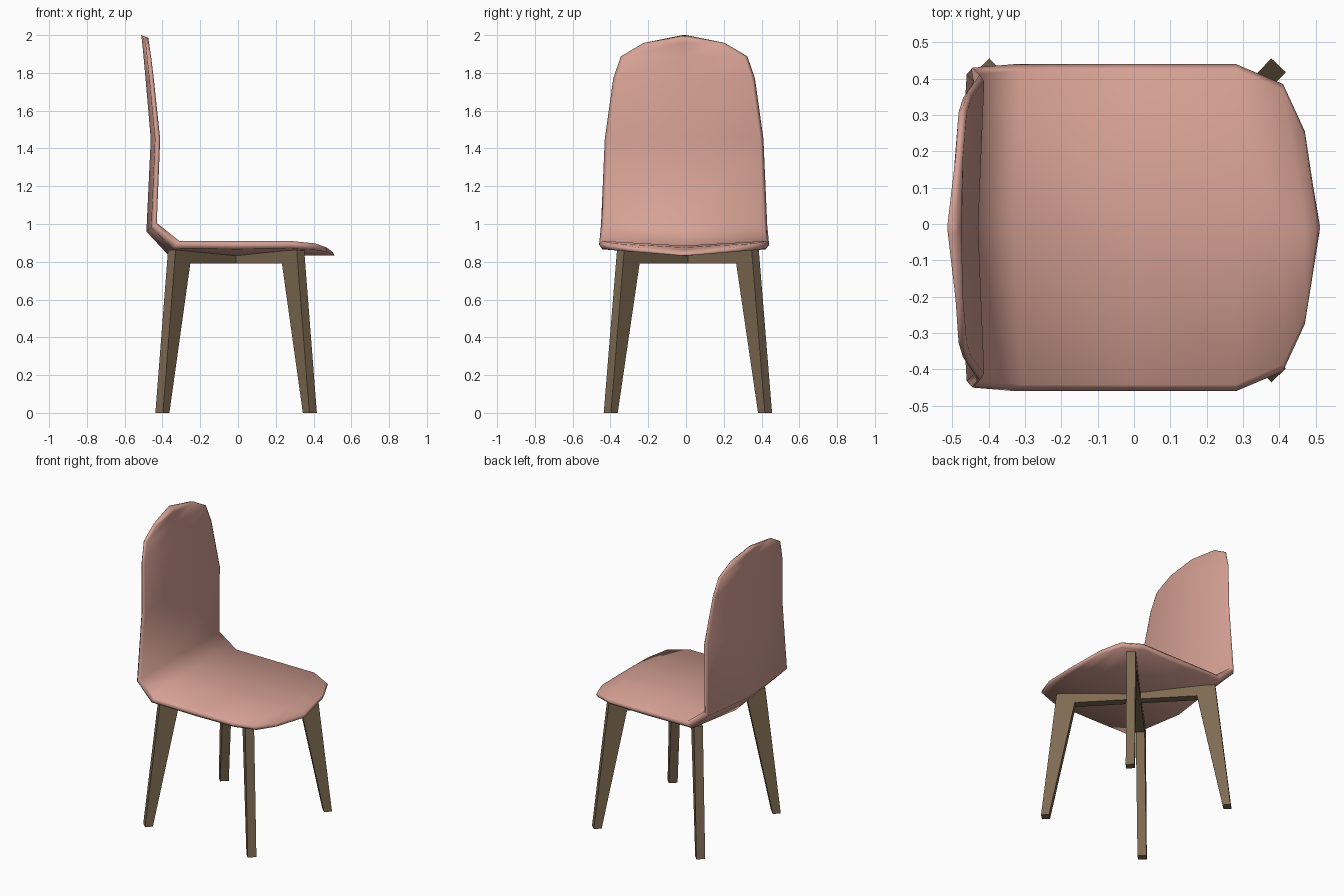
import bpy, bmesh, math
from mathutils import Vector

if "Cube" in bpy.data.objects:
    bpy.data.objects.remove(bpy.data.objects["Cube"])


def material(name, col):
    m = bpy.data.materials.new(name)
    m.diffuse_color = (*col, 1)
    m.use_nodes = True
    m.node_tree.nodes["Principled BSDF"].inputs["Base Color"].default_value = m.diffuse_color
    return m


def make_object(name, bm, mat):
    bmesh.ops.recalc_face_normals(bm, faces=bm.faces)
    me = bpy.data.meshes.new(name)
    bm.to_mesh(me)
    bm.free()
    me.materials.append(mat)
    ob = bpy.data.objects.new(name, me)
    bpy.context.collection.objects.link(ob)
    return ob


pink = material("dusty pink", (0.68, 0.36, 0.30))
wood = material("dark wood", (0.21, 0.145, 0.085))

# Seat shell: rows of (inner x, inner z, outer x, outer z, half width),
# running from the top of the backrest to the front lip of the seat
rows = [
    (-0.475, 1.985, -0.513, 2.000, 0.02),
    (-0.470, 1.955, -0.508, 1.968, 0.215),
    (-0.460, 1.885, -0.501, 1.895, 0.335),
    (-0.446, 1.770, -0.490, 1.775, 0.375),
    (-0.412, 1.450, -0.462, 1.450, 0.420),
    (-0.430, 1.005, -0.485, 0.960, 0.440),
    (-0.310, 0.910, -0.370, 0.836, 0.450),
    (0.000, 0.910, 0.000, 0.830, 0.450),
    (0.280, 0.910, 0.280, 0.836, 0.450),
    (0.410, 0.897, 0.410, 0.833, 0.395),
    (0.470, 0.875, 0.470, 0.832, 0.265),
    (0.503, 0.850, 0.511, 0.832, 0.02),
]
bm = bmesh.new()
loops = []
for ix, iz, ox, oz, hw in rows:
    inner, outer = Vector((ix, 0, iz)), Vector((ox, 0, oz))
    inset = max(hw - 0.018, hw * 0.4)
    # cross-section: (y, blend from inner to outer surface)
    section = [(hw, 0.25), (inset, 0.0), (0, 0.33), (-inset, 0.0),
               (-hw, 0.25), (-inset, 0.55), (0, 1.0), (inset, 0.55)]
    if hw < 0.05:
        section = [(y, 0.5 if abs(y) == hw else (1.0 if i > 4 else 0.0))
                   for i, (y, t) in enumerate(section)]
    loops.append([bm.verts.new(inner.lerp(outer, t) + Vector((0, y - 0.01, 0)))
                  for y, t in section])
for a, b in zip(loops, loops[1:]):
    for i in range(8):
        j = (i + 1) % 8
        bm.faces.new((a[i], a[j], b[j], b[i]))
bm.faces.new(loops[0])
bm.faces.new(loops[-1])
shell = make_object("seat_shell", bm, pink)
for p in shell.data.polygons:
    p.use_smooth = True

# Leg frames: two crossed inverted-U frames on the diagonals
half = [(0.59, 0), (0.493, 0.862), (-0.493, 0.862), (-0.59, 0),
        (-0.54, 0), (-0.38, 0.79), (0.38, 0.79), (0.54, 0)]
for name, ang in (("leg_frame_a", 46.3), ("leg_frame_b", 133.7)):
    c, s = math.cos(math.radians(ang)), math.sin(math.radians(ang))
    bm = bmesh.new()
    sides = [[bm.verts.new((r * c - w * s - 0.01, r * s + w * c + 0.01, z))
              for r, z in half] for w in (-0.0275, 0.0275)]
    for v in sides:
        bm.faces.new((v[0], v[1], v[6], v[7]))   # leg
        bm.faces.new((v[1], v[2], v[5], v[6]))   # crossbar
        bm.faces.new((v[2], v[3], v[4], v[5]))   # leg
    a, b = sides
    for i in range(8):
        j = (i + 1) % 8
        bm.faces.new((a[i], a[j], b[j], b[i]))
    make_object(name, bm, wood)
